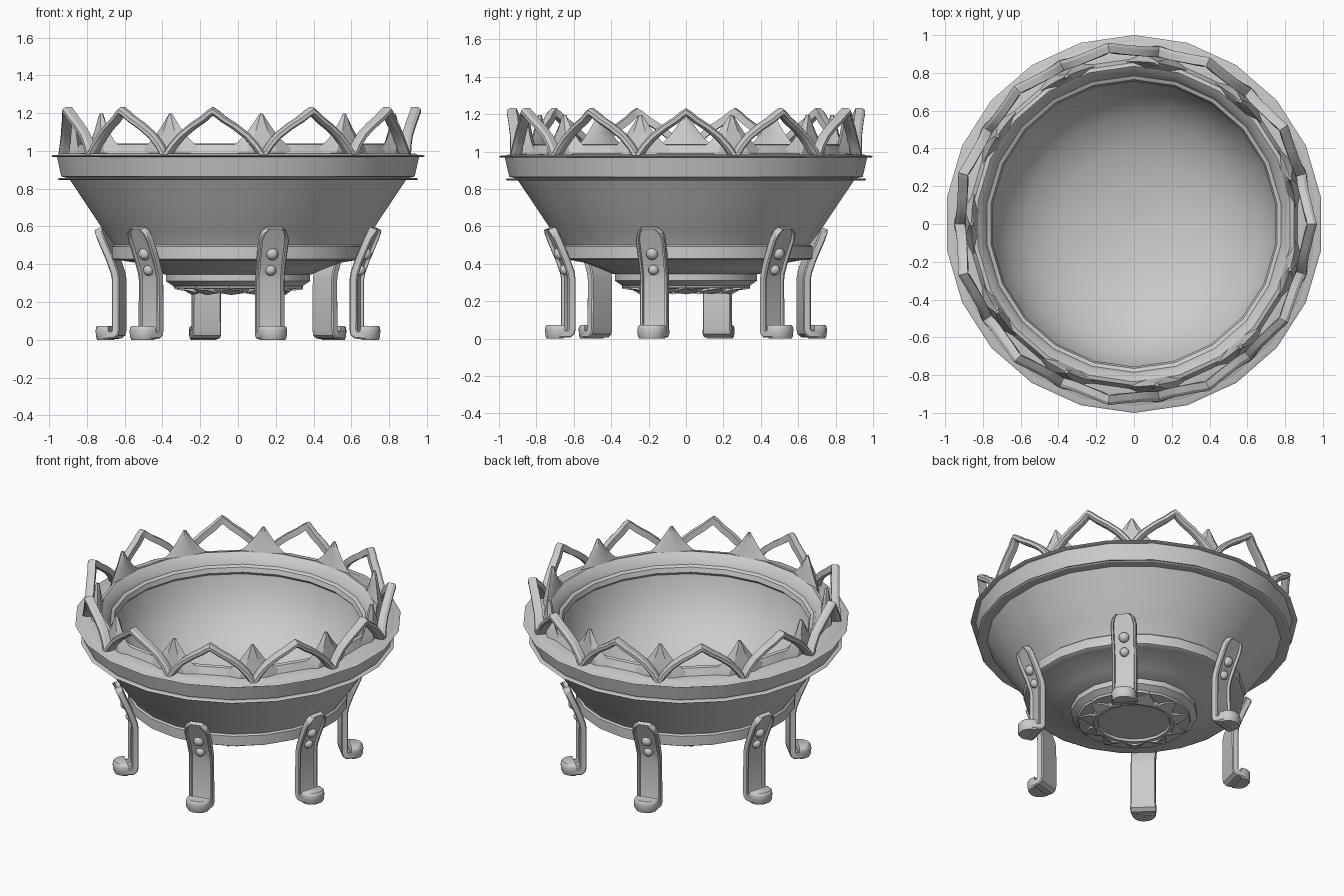
import bpy
import bmesh
from math import sin, cos, pi, radians
from mathutils import Vector

if "Cube" in bpy.data.objects:
    bpy.data.objects.remove(bpy.data.objects["Cube"])

N = 11                    # arches around the crown
STEP = 2 * pi / N


def polar(r, a, z):
    return Vector((r * cos(a), r * sin(a), z))


def loft(name, parts, cap=True, loop=False, angle=30):
    """Skin each part (a list of equal closed rings) into one object."""
    bm = bmesh.new()
    for rings in parts:
        vs = [[bm.verts.new(p) for p in ring] for ring in rings]
        pairs = list(zip(vs, vs[1:])) + ([(vs[-1], vs[0])] if loop else [])
        for a, b in pairs:
            for i in range(len(a)):
                j = (i + 1) % len(a)
                bm.faces.new((a[i], a[j], b[j], b[i]))
        if cap and not loop:
            bm.faces.new(vs[0][::-1])
            bm.faces.new(vs[-1])
    bmesh.ops.recalc_face_normals(bm, faces=bm.faces)
    me = bpy.data.meshes.new(name)
    bm.to_mesh(me)
    bm.free()
    ob = bpy.data.objects.new(name, me)
    bpy.context.collection.objects.link(ob)
    bpy.ops.object.select_all(action='DESELECT')
    ob.select_set(True)
    bpy.context.view_layer.objects.active = ob
    bpy.ops.object.shade_smooth_by_angle(angle=radians(angle))
    return ob


def lathe(name, profile, n=22, **kw):
    rings = [[polar(r, (k + 0.5) * 2 * pi / n, z) for k in range(n)] for r, z in profile]
    return loft(name, [rings], **kw)


def sweep_normals(path):
    """Unit normals (mitred) of a 2D polyline."""
    out = []
    for i, p in enumerate(path):
        d = [(Vector(path[k + 1]) - Vector(path[k])).normalized()
             for k in (i - 1, i) if 0 <= k < len(path) - 1]
        t = sum(d, Vector((0, 0))).normalized()
        m = 1 / max(0.6, t.dot(d[0]))
        out.append(Vector((-t.y, t.x)) * m)
    return out


# Bowl: outer wall, rim ledge and hollow interior in one turned shell
lathe("bowl", [(0.63, 0.43), (0.665, 0.51), (0.72, 0.58), (0.81, 0.715), (0.905, 0.855),
               (0.945, 0.865), (0.97, 0.975), (0.95, 0.985), (0.875, 0.99), (0.855, 1.035),
               (0.835, 1.04), (0.80, 1.01), (0.785, 0.975), (0.765, 0.965), (0.755, 0.935),
               (0.775, 0.915), (0.75, 0.81), (0.68, 0.68), (0.57, 0.57), (0.40, 0.485),
               (0.20, 0.445), (0.02, 0.43)])

# Thin flanges and the waist band
lathe("upper_flange", [(0.93, 0.968), (0.99, 0.968), (1.0, 0.973), (0.99, 0.978), (0.93, 0.978)], loop=True)
lathe("lower_flange", [(0.89, 0.845), (0.955, 0.845), (0.965, 0.851), (0.955, 0.857), (0.89, 0.857)], loop=True)
lathe("waist_band", [(0.60, 0.42), (0.66, 0.42), (0.675, 0.428), (0.675, 0.493), (0.665, 0.502),
                     (0.62, 0.502)], loop=True)

# Underside with stepped boss
lathe("underside", [(0.65, 0.425), (0.55, 0.408), (0.46, 0.375), (0.39, 0.345)])
lathe("bottom_boss", [(0.36, 0.37), (0.388, 0.345), (0.388, 0.31), (0.35, 0.285), (0.345, 0.272),
                      (0.27, 0.268), (0.25, 0.25), (0.225, 0.25), (0.22, 0.265)], n=16)

# Pointed petals around the boss
petals = []
for k in range(N):
    a = k * STEP
    half = STEP * 0.48
    petals.append([[polar(0.24, a - half, z), polar(0.285, a - half * .6, z + .012),
                    polar(0.345, a, z + .02), polar(0.285, a + half * .6, z + .012),
                    polar(0.24, a + half, z), polar(0.25, a, z - .01)] for z in (0.247, 0.27)])
loft("bottom_petals", petals)

# Open ogee arches of the crown
half_arch = [(-0.262, 0.975), (-0.225, 1.03), (-0.18, 1.08), (-0.115, 1.13), (-0.055, 1.168), (-0.02, 1.197)]
arch = half_arch + [(0, 1.21)] + [(-s, z) for s, z in half_arch[::-1]]
radii = [0.925, 0.918, 0.915, 0.92, 0.928, 0.937, 0.942]
radii += radii[-2::-1]
section = [(-.019, -.026), (.019, -.026), (.019, .01), (.009, .026), (-.009, .026), (-.019, .01)]
arches = []
for k in range(N):
    rings = []
    for p, n, r in zip(arch, sweep_normals(arch), radii):
        ring = []
        for u, v in section:
            q = Vector(p) + n * u
            ring.append(polar(r + v, k * STEP + q.x / 0.93, q.y))
        rings.append(ring)
    arches.append(rings)
loft("crown_arches", arches)

# Solid flared spikes between the arches (z, half width, half depth)
spike = [(0.985, 0.195, 0.045), (1.02, 0.165, 0.042), (1.06, 0.115, 0.034), (1.10, 0.078, 0.027),
         (1.14, 0.048, 0.021), (1.18, 0.021, 0.015), (1.197, 0.009, 0.010)]
outline = [(1, 0), (0.45, 0.85), (-0.45, 0.85), (-1, 0), (-0.45, -0.85), (0.45, -0.85)]
loft("crown_spikes", [[[polar(0.86 + v * d, (k + 0.5) * STEP + u * w / 0.9, z) for u, v in outline]
                       for z, w, d in spike] for k in range(N)])

# Legs: recessed strap swept down the bowl and out into a foot
leg_path = [(0.736, 0.598), (0.727, 0.578), (0.71, 0.54), (0.662, 0.43), (0.637, 0.36), (0.63, 0.32),
            (0.63, 0.05), (0.637, 0.024), (0.66, 0.006), (0.72, 0.004)]
leg_width = [0.55, 0.85, 1, 0.97, 0.95, 0.95, 0.97, 1, 1, 0.9]
W, T = 0.08, 0.042
strap = [(-W, .006), (-W + .006, 0), (W - .006, 0), (W, .006), (W, T - .006), (W - .006, T), (W - .016, T),
         (W - .02, T - .016), (-W + .02, T - .016), (-W + .016, T), (-W + .006, T), (-W, T - .006)]
toe_plan = [(0.69, -.078), (0.73, -.074), (0.76, -.052), (0.775, -.02),
            (0.775, .02), (0.76, .052), (0.73, .074), (0.69, .078)]
legs, toes, studs = [], [], []
for k in range(6):
    a = radians(-15 + 60 * k)
    out, side = Vector((cos(a), sin(a), 0)), Vector((-sin(a), cos(a), 0))

    def place(r, u, z):
        return out * r + side * u + Vector((0, 0, z))

    legs.append([[place(p[0] + n.x * v, u * w, p[1] + n.y * v) for u, v in strap]
                 for p, n, w in zip(leg_path, sweep_normals(leg_path), leg_width)])
    # Upturned rounded toe
    toes.append([[place(0.72 + (r - 0.72) * s, u * s, z) for r, u in toe_plan]
                 for z, s in ((0, .86), (.014, .96), (.05, 1), (.066, .95), (.074, .82))])
    # Two domed studs
    n = Vector((0.92, 0, -0.4))
    for r, z, rad in ((0.702, 0.453, 0.033), (0.672, 0.367, 0.029)):
        c, nn = place(r, 0, z), out * n.x + Vector((0, 0, n.z))
        up = side.cross(nn)
        studs.append([[c + nn * (rad * sin(t) * .85) + (side * cos(b) + up * sin(b)) * rad * cos(t)
                       for b in [i * pi / 6 for i in range(12)]]
                      for t in (-0.5, 0, 0.45, 0.9, 1.3, 1.5)])
loft("leg_straps", legs)
loft("leg_toes", toes, angle=40)
loft("leg_studs", studs, angle=60)
